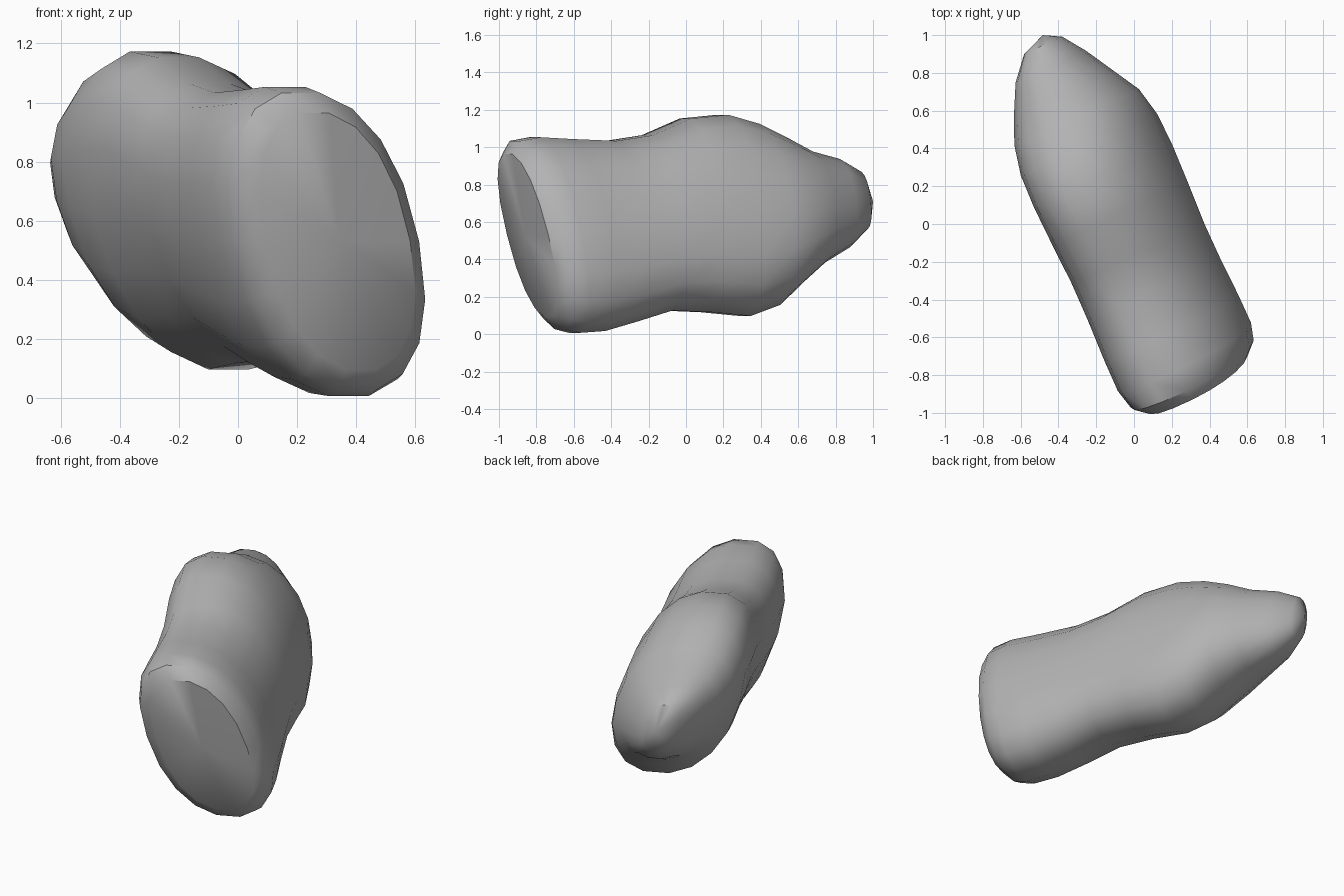
import bpy, bmesh, math
from mathutils import Vector

cube = bpy.data.objects.get("Cube")
if cube:
    bpy.data.objects.remove(cube, do_unlink=True)

# Stone colour
stone = bpy.data.materials.new("stone grey")
stone.use_nodes = True
colour = (0.45, 0.45, 0.45, 1)
stone.diffuse_color = colour
stone.node_tree.nodes["Principled BSDF"].inputs["Base Color"].default_value = colour

ALONG = Vector((-0.41, 0.912, 0))    # long axis, front to back
ACROSS = Vector((0.912, 0.41, 0))
LEAN = 0.27                          # sideways lean of each section
SIDES = 18

# Sections: distance along, bottom, top, half width, sideways centre, rake
sections = [
    (-0.91, 0.09, 0.97, 0.27, -0.04, 0.15),
    (-0.85, 0.02, 1.04, 0.335, -0.045, 0.14),
    (-0.75, 0.00, 1.06, 0.36, -0.045, 0.10),
    (-0.58, 0.01, 1.05, 0.36, -0.045, 0.06),
    (-0.36, 0.06, 1.04, 0.355, -0.045, 0),
    (-0.15, 0.12, 1.07, 0.355, -0.045, 0),
    (0.08, 0.11, 1.16, 0.36, -0.045, 0),
    (0.30, 0.09, 1.18, 0.365, -0.045, 0),
    (0.48, 0.15, 1.13, 0.365, -0.045, 0),
    (0.64, 0.28, 1.05, 0.34, -0.045, 0),
    (0.78, 0.38, 0.98, 0.275, -0.055, 0),
    (0.94, 0.46, 0.94, 0.19, -0.06, 0),
    (1.06, 0.56, 0.87, 0.10, -0.05, 0),
]


def rounded(v):
    return math.copysign(abs(v) ** (2 / 2.25), v)


# Boulder body, lofted through the sections
bm = bmesh.new()
rings = []
for s, low, high, half, centre, rake in sections:
    mid, tall = (low + high) / 2, (high - low) / 2
    ring = []
    for i in range(SIDES):
        t = 2 * math.pi * i / SIDES
        h = tall * rounded(math.sin(t))
        u = centre + half * rounded(math.cos(t)) - LEAN * h
        p = ALONG * (s - rake * h) + ACROSS * u
        ring.append(bm.verts.new((p.x, p.y, mid + h)))
    rings.append(ring)
for a, b in zip(rings, rings[1:]):
    for i in range(SIDES):
        j = (i + 1) % SIDES
        bm.faces.new((a[i], a[j], b[j], b[i]))

# Broad front face and blunt rear tip
for ring, s, u, z in ((rings[0], -0.925, -0.04, 0.53), (rings[-1], 1.11, -0.03, 0.71)):
    p = ALONG * s + ACROSS * u
    tip = bm.verts.new((p.x, p.y, z))
    for i in range(SIDES):
        bm.faces.new((ring[i], ring[(i + 1) % SIDES], tip))
bmesh.ops.recalc_face_normals(bm, faces=bm.faces)

mesh = bpy.data.meshes.new("boulder")
bm.to_mesh(mesh)
bm.free()
mesh.materials.append(stone)
boulder = bpy.data.objects.new("boulder", mesh)
bpy.context.collection.objects.link(boulder)
bpy.context.view_layer.objects.active = boulder
boulder.select_set(True)
bpy.ops.object.shade_smooth_by_angle(angle=math.radians(40))
